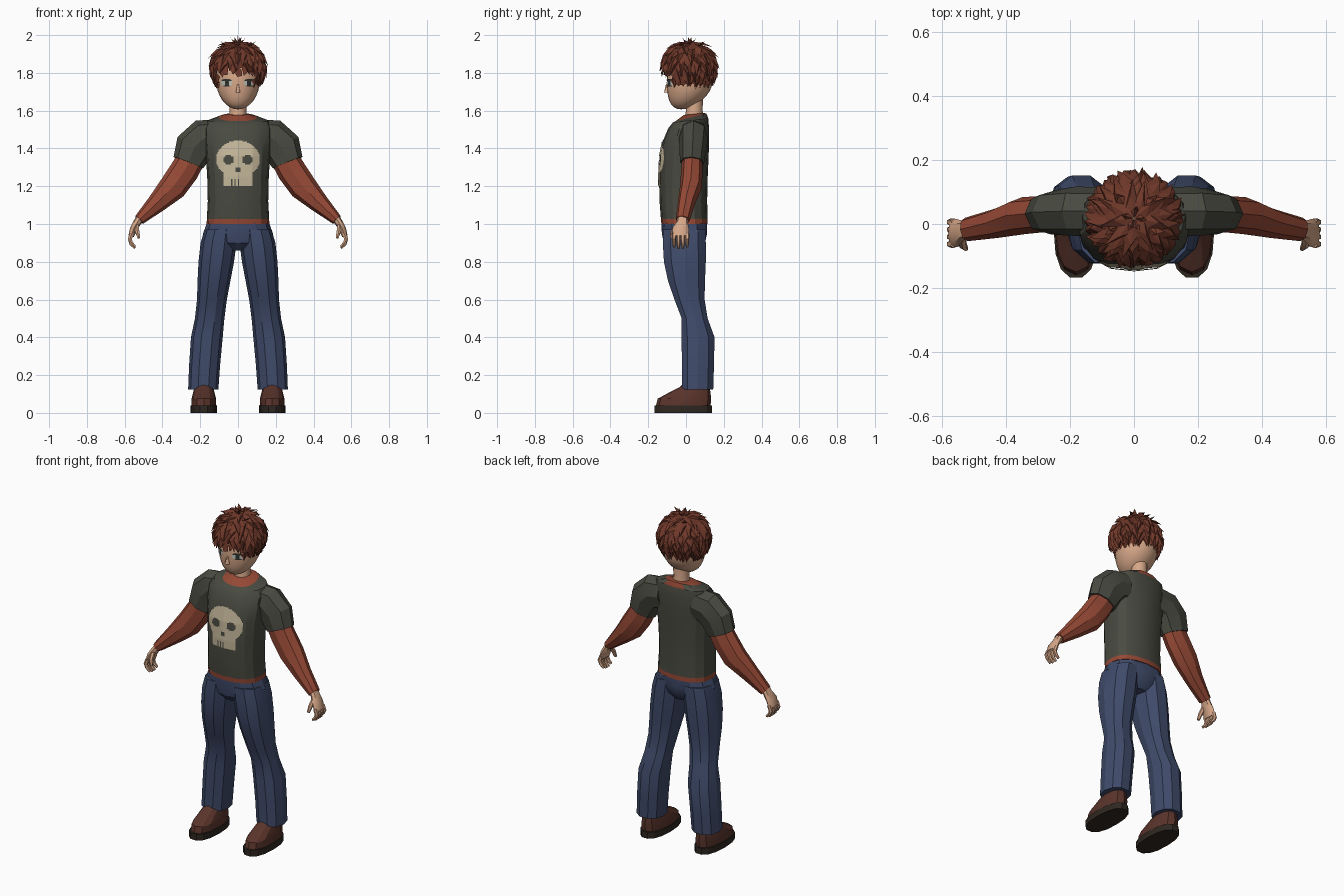
import bpy, bmesh, math, random
from mathutils import Vector
from mathutils.bvhtree import BVHTree

if "Cube" in bpy.data.objects:
    bpy.data.objects.remove(bpy.data.objects["Cube"])

random.seed(4)


def mat(name, rgb):
    m = bpy.data.materials.new(name)
    m.diffuse_color = (*rgb, 1)
    m.use_nodes = True
    m.node_tree.nodes["Principled BSDF"].inputs["Base Color"].default_value = m.diffuse_color
    return m


SHIRT = mat("olive_grey", (0.066, 0.068, 0.052))
RED = mat("rust_red", (0.30, 0.066, 0.036))
JEANS = mat("denim_blue", (0.050, 0.070, 0.145))
HAIR = mat("auburn", (0.160, 0.040, 0.023))
SKIN = mat("skin", (0.68, 0.39, 0.25))
BONE = mat("bone", (0.55, 0.47, 0.32))
SHOE = mat("brown_leather", (0.10, 0.034, 0.024))
SOLE = mat("dark_sole", (0.028, 0.020, 0.015))
DARK = mat("eye_dark", (0.03, 0.035, 0.03))
LIGHT = mat("eye_light", (0.55, 0.56, 0.50))


def finish(name, bm, mats, rule=None, angle=25, mirror=False):
    """Turn a bmesh into an object, colour its faces, shade and mirror it."""
    bm.normal_update()
    if rule:
        for f in bm.faces:
            f.material_index = rule(f)
    me = bpy.data.meshes.new(name)
    bm.to_mesh(me)
    bm.free()
    for m in mats:
        me.materials.append(m)
    ob = bpy.data.objects.new(name, me)
    bpy.context.collection.objects.link(ob)
    if mirror:
        ob.modifiers.new("mirror", 'MIRROR').use_mirror_merge = False
    if angle:
        bpy.ops.object.select_all(action='DESELECT')
        ob.select_set(True)
        bpy.context.view_layer.objects.active = ob
        bpy.ops.object.shade_smooth_by_angle(angle=math.radians(angle))
    return ob


def skin(rings, bm=None):
    """Bridge equal rings of points and cap both ends."""
    bm = bm or bmesh.new()
    vs = [[bm.verts.new(p) for p in r] for r in rings]
    n = len(vs[0])
    new = [bm.faces.new(vs[0][::-1]), bm.faces.new(vs[-1])]
    for a, b in zip(vs, vs[1:]):
        for i in range(n):
            j = (i + 1) % n
            new.append(bm.faces.new((a[i], a[j], b[j], b[i])))
    bmesh.ops.recalc_face_normals(bm, faces=new)
    return bm


def circle(n, e):
    for i in range(n):
        t = 2 * math.pi * i / n
        c, s = math.cos(t), math.sin(t)
        yield (math.copysign(abs(c) ** (2 / e), c), math.copysign(abs(s) ** (2 / e), s))


def stack(rows, n=12, e=2.0):
    """Level rings from rows (z, x centre, x radius, y front, y back, tilt)."""
    rings = []
    for z, cx, rx, y0, y1, tilt in rows:
        cy, ry = (y0 + y1) / 2, (y1 - y0) / 2
        rings.append([(cx + rx * c, cy + ry * s, z + tilt * ry * s) for c, s in circle(n, e)])
    return skin(rings)


def tube(path, n=8, bm=None):
    """Rings square to a path of (x, y, z, radius along y, radius across)."""
    rings = []
    for i, (x, y, z, ru, rv) in enumerate(path):
        a, b = path[max(i - 1, 0)], path[min(i + 1, len(path) - 1)]
        t = (Vector(b[:3]) - Vector(a[:3])).normalized()
        v = t.cross(Vector((0, 1, 0))).normalized()
        u = v.cross(t)
        rings.append([Vector((x, y, z)) + u * ru * c + v * rv * s for c, s in circle(n, 2.2)])
    return skin(rings, bm)


def decal(name, tree, xs, zs, step, rule, mats):
    """Thin painted patch laid over the front of a surface."""
    bm, verts = bmesh.new(), {}

    def vert(i, k):
        if (i, k) not in verts:
            p = tree.ray_cast(Vector((i * step, -1, zs[0] + k * step)), Vector((0, 1, 0)))[0]
            verts[i, k] = bm.verts.new(p - Vector((0, 0.005, 0))) if p else None
        return verts[i, k]

    m = round(xs / step)
    for i in range(-m, m):
        for k in range(round((zs[1] - zs[0]) / step)):
            idx = rule((i + 0.5) * step, zs[0] + (k + 0.5) * step)
            if idx is None:
                continue
            q = [vert(i, k), vert(i + 1, k), vert(i + 1, k + 1), vert(i, k + 1)]
            if all(q):
                bm.faces.new(q).material_index = idx
    finish(name, bm, mats)


# shirt body with red hem and collar
torso = stack([(1.0, 0, .166, -.13, .115, 0), (1.027, 0, .165, -.133, .115, 0),
               (1.12, 0, .160, -.14, .112, 0), (1.25, 0, .163, -.143, .115, 0),
               (1.36, 0, .170, -.138, .12, 0), (1.44, 0, .176, -.122, .122, 0),
               (1.505, 0, .178, -.095, .122, 0), (1.548, 0, .160, -.07, .118, .12),
               (1.565, 0, .102, -.055, .108, .25), (1.582, 0, .058, -.012, .095, .1)], 16, 2.4)
chest = BVHTree.FromBMesh(torso)


def shirt_rule(f):
    c = f.calc_center_median()
    near_neck = max(math.hypot(v.co.x, v.co.y - .03) for v in f.verts) < .115
    return 1 if c.z < 1.027 or (near_neck and c.z > 1.5) else 0


finish("shirt", torso, [SHIRT, RED], shirt_rule)


# skull print on the chest
def skull_rule(x, z):
    u = abs(x)
    dome = (u / .115) ** 2 + ((z - 1.343) / .098) ** 2 < 1
    jaw = u < .078 and z < 1.30
    socket = ((u - .05) / .029) ** 2 + ((z - 1.34) / .025) ** 2 < 1
    nose = u < .011 and abs(z - 1.287) < .013
    teeth = z < 1.235 and -.045 < x < .012 and (x + .2) % .018 < .006
    return 0 if (dome or jaw) and not (socket or nose or teeth) else None


decal("skull_print", chest, .12, (1.202, 1.446), .006, skull_rule, [BONE])

# sleeves and arms
finish("short_sleeve", tube([(.11, .04, 1.465, .075, .09), (.18, .04, 1.455, .077, .102),
                             (.232, .037, 1.405, .072, .104), (.263, .032, 1.325, .064, .084)]),
       [SHIRT], mirror=True)
finish("long_sleeve", tube([(.245, .033, 1.35, .055, .074), (.285, .031, 1.28, .057, .077),
                            (.345, .026, 1.195, .058, .074), (.43, .002, 1.11, .046, .052),
                            (.523, -.017, 1.022, .037, .029)]), [RED], mirror=True)

# hands: palm, four fingers and a thumb
hand = tube([(.512, -.017, 1.045, .028, .021), (.532, -.02, 1.01, .030, .021),
             (.553, -.028, .975, .044, .019), (.566, -.028, .935, .044, .015)])
for k in range(4):
    y = .006 - k * .023
    drop = .008 * (k in (0, 3))
    tube([(.562, y, .95, .012, .012), (.573, y, .92, .011, .012),
          (.565, y, .893 + drop, .010, .010), (.545, y, .872 + drop, .007, .007)], 6, hand)
tube([(.537, -.045, .99, .014, .013), (.533, -.068, .96, .013, .012),
      (.525, -.077, .925, .008, .008)], 6, hand)
finish("hand", hand, [SKIN], angle=40, mirror=True)

# jeans: seat and legs
finish("jeans_seat", stack([(.86, 0, .075, -.08, .07, 0), (.90, 0, .165, -.118, .10, 0),
                            (.95, 0, .185, -.128, .112, 0), (1.005, 0, .165, -.13, .112, 0)], 12, 2.3),
       [JEANS])
finish("jeans_leg", stack([(.125, .184, .080, -.025, .148, 0), (.25, .177, .082, -.025, .152, 0),
                           (.40, .165, .084, -.028, .155, 0), (.50, .150, .078, -.026, .118, 0),
                           (.60, .138, .079, -.065, .102, 0), (.70, .127, .087, -.10, .105, 0),
                           (.80, .115, .094, -.122, .110, 0), (.90, .103, .095, -.128, .110, 0),
                           (.97, .092, .085, -.126, .108, 0)], 10, 2.2), [JEANS], mirror=True)

# shoes with flat soles
finish("shoe_upper", stack([(.035, .181, .066, -.160, .130, 0), (.075, .181, .065, -.150, .133, 0),
                            (.105, .181, .057, -.095, .130, 0), (.135, .181, .050, -.035, .125, 0),
                            (.165, .181, .040, -.005, .115, 0)], 12, 2.3), [SHOE], mirror=True)
finish("shoe_sole", stack([(0, .181, .070, -.170, .140, 0), (.038, .181, .070, -.170, .140, 0)], 14, 2.4),
       [SOLE], mirror=True)

# neck
finish("neck", stack([(1.55, 0, .052, -.01, .095, 0), (1.60, 0, .044, 0, .088, 0),
                      (1.68, 0, .046, 0, .09, 0)], 12), [SKIN], angle=50)

# head: an egg pushed forward at the chin
head = bmesh.new()
bmesh.ops.create_uvsphere(head, u_segments=24, v_segments=16, radius=1)
for v in head.verts:
    d = max(0, -v.co.z)
    v.co = Vector((v.co.x * .116, v.co.y * .122 + .02 - .045 * d * d, v.co.z * .158 + 1.765))
face = BVHTree.FromBMesh(head)
finish("head", head, [SKIN], angle=60)
nose = bmesh.new()
bmesh.ops.create_cone(nose, cap_ends=True, segments=6, radius1=.014, radius2=.004, depth=.045)
for v in nose.verts:
    v.co += Vector((0, -.102, 1.718))
finish("nose", nose, [SKIN], angle=60)


# eyes with dark lashes and iris
def eye_rule(x, z):
    du, dz = abs(x) - .06, z - 1.748
    if (du / .031) ** 2 + (dz / .022) ** 2 > 1:
        return None
    return 0 if dz > .007 or abs(du) < .010 or dz < -.016 else 1


decal("eyes", face, .096, (1.72, 1.776), .004, eye_rule, [DARK, LIGHT])


# hair: cap shell cut along the hairline, covered with pointed locks
def scalp(az, el, s=1.0):
    a, e = math.radians(az), math.radians(el)
    return Vector((.140 * s * math.sin(a) * math.cos(e),
                   .017 - .140 * s * math.cos(a) * math.cos(e), 1.825 + .138 * s * math.sin(e)))


def hairline(az):
    a = abs((az + 180) % 360 - 180)
    return -10 if a < 46 else -40 if a < 100 else -60


hair = bmesh.new()
grid = {}
for i in range(24):
    for k in range(-5, 9):
        el = k * 11
        if k == 8 or el > hairline(i * 15) + 2:
            grid[i, k] = hair.verts.new(scalp(i * 15, el))
for i, k in list(grid):
    q = [(i, k), ((i + 1) % 24, k), ((i + 1) % 24, k + 1), (i, k + 1)]
    if all(p in grid for p in q):
        hair.faces.new([grid[p] for p in q])
bmesh.ops.remove_doubles(hair, verts=hair.verts, dist=.0005)


def lock(az, el, half, reach, lift):
    """One pointed lock: two roots, a raised ridge and a tip."""
    tip_el = max(el - reach, hairline(az) + random.uniform(-9, 5))
    tip = scalp(az + random.uniform(-12, 12), tip_el, lift)
    tip.z = min(tip.z, 2.0)
    w = half / max(math.cos(math.radians(el)), .25)
    v = [hair.verts.new(p) for p in (scalp(az - w, el, .99), scalp(az + w, el, .99),
                                     scalp(az, el - reach * .35, 1.11), tip,
                                     scalp(az, el + 9, 1.0))]
    for t in ((0, 2, 4), (2, 1, 4), (0, 3, 2), (2, 3, 1), (0, 4, 1), (0, 1, 3)):
        hair.faces.new([v[j] for j in t])


for el, count, reach, lift in ((72, 9, 30, 1.19), (54, 14, 32, 1.16), (36, 20, 34, 1.13),
                               (18, 24, 36, 1.12), (0, 26, 38, 1.11), (-18, 26, 40, 1.10),
                               (-34, 24, 32, 1.10)):
    for i in range(count):
        az = 360 * (i + random.uniform(-.3, .3)) / count
        if el > hairline(az) + 4:
            lock(az, el + random.uniform(-5, 5), 9.5, reach, lift + random.uniform(-.04, .04))
# upright crown spikes
for i in range(9):
    lock(i * 40 + 15, 80 - 22 * (i % 2), 7, 4, 1.22 + .05 * (i % 2))
lock(0, 88, 6, 1, 1.29)
bmesh.ops.recalc_face_normals(hair, faces=hair.faces)
finish("hair", hair, [HAIR], angle=0)
